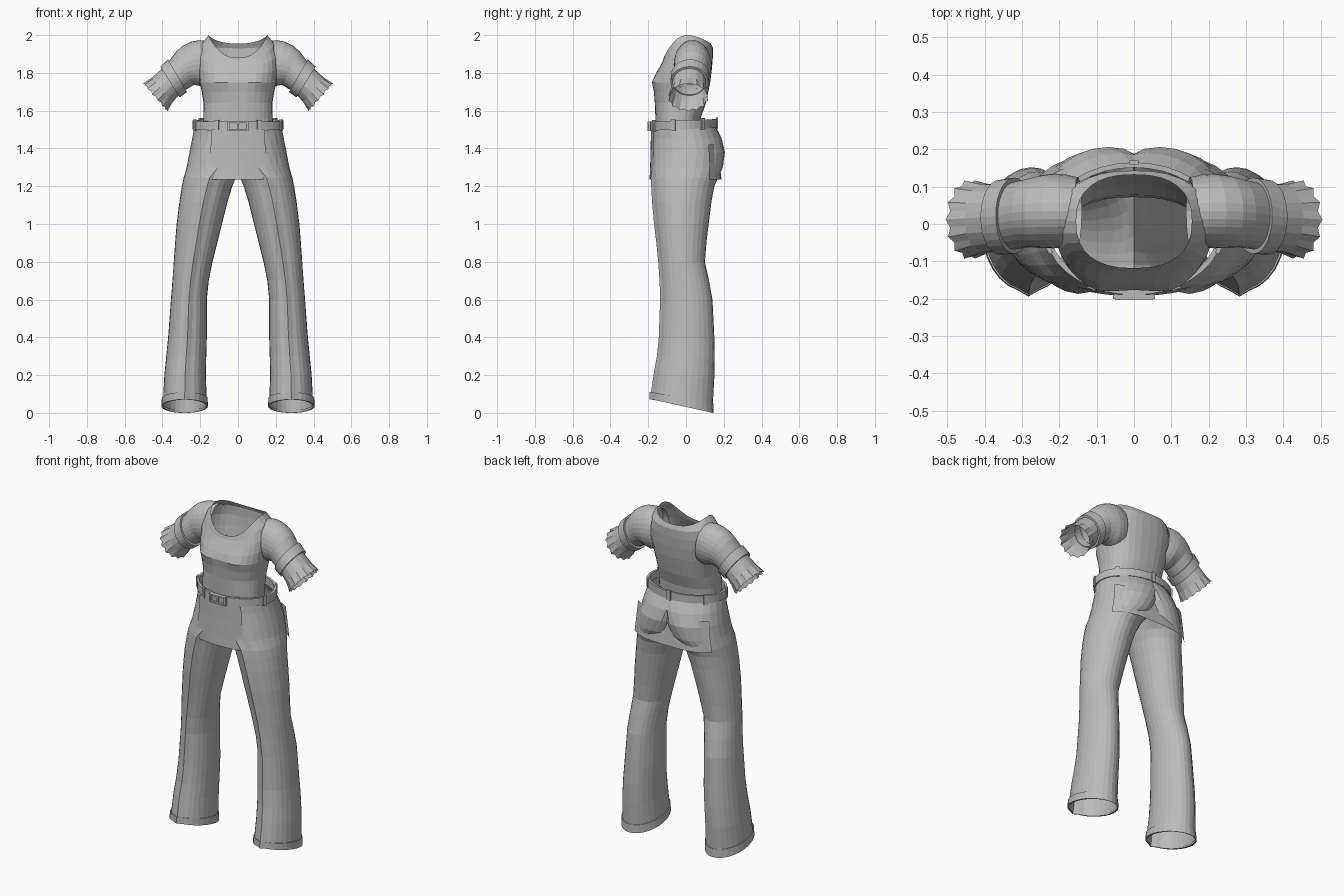
import bpy, bmesh, math
from mathutils import Vector, Matrix

cube = bpy.data.objects.get("Cube")
if cube:
    bpy.data.objects.remove(cube, do_unlink=True)

cloth = bpy.data.materials.new("grey cloth")
cloth.use_nodes = True
GREY = (0.5, 0.5, 0.5, 1)
cloth.diffuse_color = GREY
cloth.node_tree.nodes["Principled BSDF"].inputs["Base Color"].default_value = GREY


def finish(name, bm, mirror=False):
    mesh = bpy.data.meshes.new(name)
    bm.to_mesh(mesh)
    bm.free()
    mesh.materials.append(cloth)
    obj = bpy.data.objects.new(name, mesh)
    bpy.context.collection.objects.link(obj)
    if mirror:
        mod = obj.modifiers.new("mirror", 'MIRROR')
        mod.use_clip = True
        mod.merge_threshold = 0.0005
    return obj


def skin(name, rings, closed=True, mirror=False):
    """Join rows of points with quads; faces lying on the mirror plane are left out."""
    bm = bmesh.new()
    rows = [[bm.verts.new(p) for p in ring] for ring in rings]
    n = len(rows[0])
    for a, b in zip(rows, rows[1:]):
        for i in range(n if closed else n - 1):
            j = (i + 1) % n
            quad = (a[i], a[j], b[j], b[i])
            if not (mirror and all(v.co.x < 0.0001 for v in quad)):
                bm.faces.new(quad)
    bmesh.ops.delete(bm, geom=[v for v in bm.verts if not v.link_faces], context='VERTS')
    bmesh.ops.recalc_face_normals(bm, faces=bm.faces)
    return finish(name, bm, mirror)


def oval(inner, outer, front, back, n=28, e=1.0):
    """Flat ring as (x, y, sine) with x from inner to outer and y from front to back."""
    cx, rx = (inner + outer) / 2, (outer - inner) / 2
    cy, ry = (front + back) / 2, (back - front) / 2
    ring = []
    for i in range(n):
        t = math.tau * i / n
        c, s = math.cos(t), math.sin(t)
        ring.append((cx + rx * math.copysign(abs(c) ** e, c),
                     cy + ry * math.copysign(abs(s) ** e, s), s))
    return ring


# Trousers: one leg and half the hips, mirrored
def leg_ring(z, inner, outer, front, back):
    pts = []
    for x, y, s in oval(inner, outer, front, back):
        slope = 0.25 * (y + 0.02) * max(0, 1 - z / 0.3)
        crease = 0.012 if s < -0.999 and z < 1.3 else 0
        pts.append((max(0, x), y - crease, z - slope))
    return pts


LEG = [(0.045, 0.165, 0.398, -0.178, 0.14), (0.2, 0.17, 0.39, -0.158, 0.15),
       (0.3, 0.168, 0.38, -0.142, 0.152), (0.4, 0.165, 0.37, -0.132, 0.15),
       (0.6, 0.165, 0.355, -0.125, 0.14), (0.7, 0.155, 0.347, -0.128, 0.122),
       (0.8, 0.135, 0.34, -0.135, 0.10), (0.9, 0.11, 0.333, -0.145, 0.108),
       (1.0, 0.085, 0.325, -0.157, 0.12), (1.12, 0.055, 0.31, -0.168, 0.135),
       (1.2, 0.03, 0.297, -0.172, 0.15), (1.245, 0.012, 0.288, -0.175, 0.17),
       (1.3, -0.06, 0.272, -0.18, 0.195), (1.38, -0.12, 0.257, -0.18, 0.206),
       (1.45, -0.18, 0.243, -0.18, 0.19), (1.52, -0.23, 0.23, -0.18, 0.155)]
skin("trousers", [leg_ring(*row) for row in LEG], mirror=True)

# Turned-up trouser hems
HEM = [(0.08, 0.166, 0.398), (0.08, 0.161, 0.403), (0.036, 0.159, 0.406), (0.036, 0.168, 0.396)]
skin("trouser_hems", [leg_ring(z, i, o, 0.098 - o * 0.69, o * 0.36) for z, i, o in HEM], mirror=True)


# Front and back flaps hanging from the belt
def flap(name, rows, depth, cols=13):
    grid = []
    for z, half, y in rows:
        xs = [half * (2 * i / (cols - 1) - 1) for i in range(cols)]
        grid.append([(x, y + depth(x), z) for x in xs])
    skin(name, grid, closed=False)


flap("front_flap", [(1.5, 0.14, -0.186), (1.4, 0.145, -0.187), (1.3, 0.155, -0.19),
                    (1.235, 0.168, -0.193)], lambda x: 0.8 * x * x)
flap("back_flap", [(1.42, 0.24, 0.165), (1.32, 0.25, 0.178), (1.235, 0.262, 0.188)],
     lambda x: -14 * x ** 4)


# Shirt body, with a bust and a scooped neckline
def shirt_ring(zf, zs, zb, half, front, back):
    pts = []
    for x, y, s in oval(-half, half, front, back, 32, 0.82):
        z = zs + ((zf - zs) * abs(s) ** 1.8 if s < 0 else (zb - zs) * s ** 1.5)
        if s < 0:
            y -= 0.014 * math.exp(-((abs(x) - 0.1) / 0.05) ** 2 - ((z - 1.75) / 0.045) ** 2)
        pts.append((x, y, z))
    return pts


SHIRT = [(1.5, 1.5, 1.5, 0.187, -0.16, 0.072), (1.56, 1.56, 1.56, 0.184, -0.162, 0.078),
         (1.64, 1.64, 1.64, 0.182, -0.165, 0.105), (1.7, 1.7, 1.7, 0.192, -0.17, 0.118),
         (1.75, 1.75, 1.75, 0.203, -0.176, 0.128), (1.79, 1.82, 1.82, 0.21, -0.162, 0.137),
         (1.83, 1.89, 1.88, 0.21, -0.14, 0.142), (1.86, 1.955, 1.93, 0.192, -0.124, 0.143),
         (1.88, 2.0, 1.955, 0.155, -0.118, 0.132)]
skin("shirt_body", [shirt_ring(*row) for row in SHIRT])


# Sleeves, cuff bands and ruffles
def arm_ring(x, y, z, high, deep, tilt, ruffle=0.0, n=28):
    a = math.radians(tilt)
    axis = Vector((math.cos(a), 0, math.sin(a)))
    up = Vector((-math.sin(a), 0, math.cos(a)))
    pts = []
    for i in range(n):
        t = math.tau * i / n
        wave = ruffle * (1 if i % 2 == 0 else -1)
        p = Vector((x, y, z)) + up * math.cos(t) * high * (1 + wave)
        p += Vector((0, math.sin(t) * deep * (1 + wave), 0)) + axis * wave * 0.1
        pts.append(p)
    return pts


ARM = [(0.15, 0.035, 1.85, 0.12, 0.09, -5), (0.185, 0.035, 1.85, 0.125, 0.098, -10),
       (0.215, 0.035, 1.845, 0.125, 0.1, -15), (0.25, 0.033, 1.838, 0.114, 0.097, -22),
       (0.28, 0.03, 1.825, 0.1, 0.092, -28), (0.322, 0.022, 1.785, 0.087, 0.09, -31),
       (0.36, 0.018, 1.752, 0.083, 0.088, -35)]
BAND = [(0.32, 0.022, 1.785, 0.086, 0.088, -30), (0.32, 0.022, 1.785, 0.1, 0.102, -30),
        (0.36, 0.018, 1.752, 0.096, 0.1, -32), (0.36, 0.018, 1.752, 0.08, 0.086, -32)]
RUFFLE = [(0.355, 0.018, 1.755, 0.082, 0.088, -34), (0.4, 0.015, 1.71, 0.084, 0.093, -39, 0.015),
          (0.437, 0.012, 1.672, 0.094, 0.103, -41, 0.04)]
for part, rows in (("sleeves", ARM), ("cuff_bands", BAND), ("sleeve_ruffles", RUFFLE)):
    skin(part, [arm_ring(*row) for row in rows], mirror=True)


# Belt: a closed band around the waist
def belt_ring(z, grow):
    return [(x, y, z + 0.04 * y)
            for x, y, s in oval(-0.23 - grow, 0.23 + grow, -0.18 - grow, 0.155 + grow, 36)]


skin("belt", [belt_ring(z, g) for z, g in
              ((1.502, -0.004), (1.502, 0.01), (1.549, 0.01), (1.549, -0.004), (1.502, -0.004))])


def block(name, loc, size, turn=0.0):
    bm = bmesh.new()
    bmesh.ops.create_cube(bm, size=1, matrix=Matrix.Translation(loc) @ Matrix.Rotation(turn, 4, 'Z')
                          @ Matrix.Diagonal((*size, 1)))
    finish(name, bm)


# Belt loops stand around the oval, facing outwards
for k, deg in enumerate((-62, -118, -18, 198, 35, 145, 90)):
    t = math.radians(deg)
    x, y = 0.239 * math.cos(t), -0.0125 + 0.177 * math.sin(t)
    face = math.atan2(math.sin(t) / 0.177, math.cos(t) / 0.239)
    block(f"belt_loop_{k + 1}", (x, y, 1.527 + 0.04 * y), (0.012, 0.024, 0.06), face)

# Buckle frame and pin
for side in (-1, 1):
    block("buckle_side", (side * 0.05, -0.194, 1.518), (0.012, 0.014, 0.05))
    block("buckle_bar", (0, -0.196, 1.518 + side * 0.021), (0.1, 0.014, 0.009))
block("buckle_pin", (0, -0.197, 1.518), (0.012, 0.012, 0.04))
